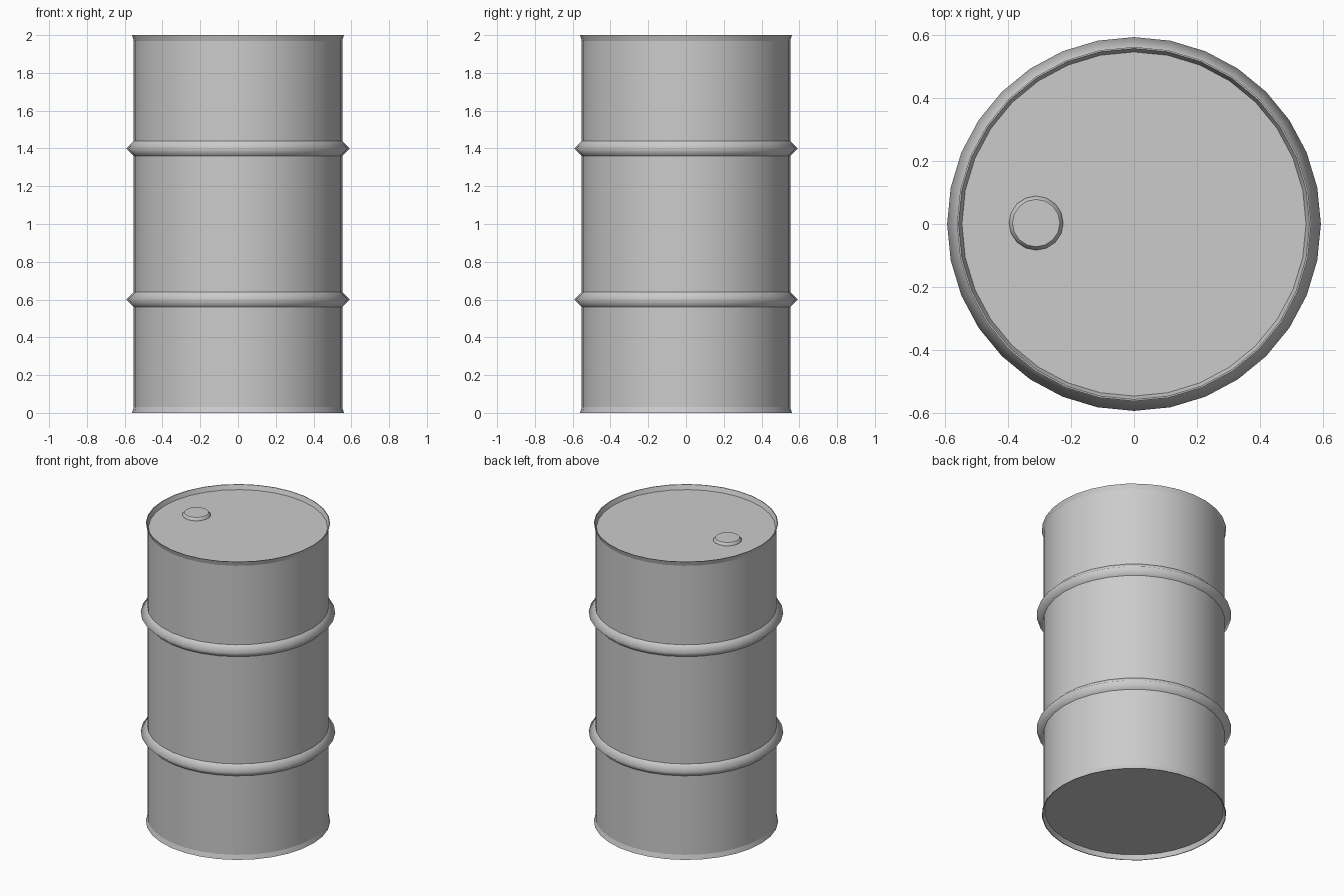
import bpy, bmesh, math

if "Cube" in bpy.data.objects:
    bpy.data.objects.remove(bpy.data.objects["Cube"])


def lathe(name, profile, sides, centre=(0, 0, 0)):
    """Spin (radius, z, sharp) points about z; the two ends are capped flat."""
    bm = bmesh.new()
    rings = []
    for r, z, sharp in profile:
        rings.append([bm.verts.new((r * math.cos(2 * math.pi * i / sides),
                                    r * math.sin(2 * math.pi * i / sides), z))
                      for i in range(sides)])
    for a, b in zip(rings, rings[1:]):
        for i in range(sides):
            j = (i + 1) % sides
            bm.faces.new((a[i], a[j], b[j], b[i])).smooth = True
    bm.faces.new(list(reversed(rings[0])))
    bm.faces.new(rings[-1])
    # creases around the chosen rings
    for ring, (r, z, sharp) in zip(rings, profile):
        if sharp:
            for i in range(sides):
                bm.edges.get((ring[i], ring[(i + 1) % sides])).smooth = False
    bmesh.ops.recalc_face_normals(bm, faces=bm.faces)
    mesh = bpy.data.meshes.new(name)
    bm.to_mesh(mesh)
    bm.free()
    obj = bpy.data.objects.new(name, mesh)
    obj.location = centre
    bpy.context.collection.objects.link(obj)
    return obj


# Drum: recessed end, flared rim, wall and rib for the upper half, mirrored below
R = 0.552
upper = [(R, 1.36, True), (0.592, 1.40, False), (R, 1.44, True),
         (R, 1.97, True), (0.561, 2.0, True), (0.556, 2.0, True),
         (0.545, 1.97, True)]
lower = [(r, 2 - z, s) for r, z, s in reversed(upper)]
lathe("drum_body", lower + upper, 32)

# Filler cap on the lid
lathe("filler_cap", [(0.086, 1.968, True), (0.086, 1.975, False),
                     (0.075, 1.988, True)], 16, (-0.31, 0.003, 0))
